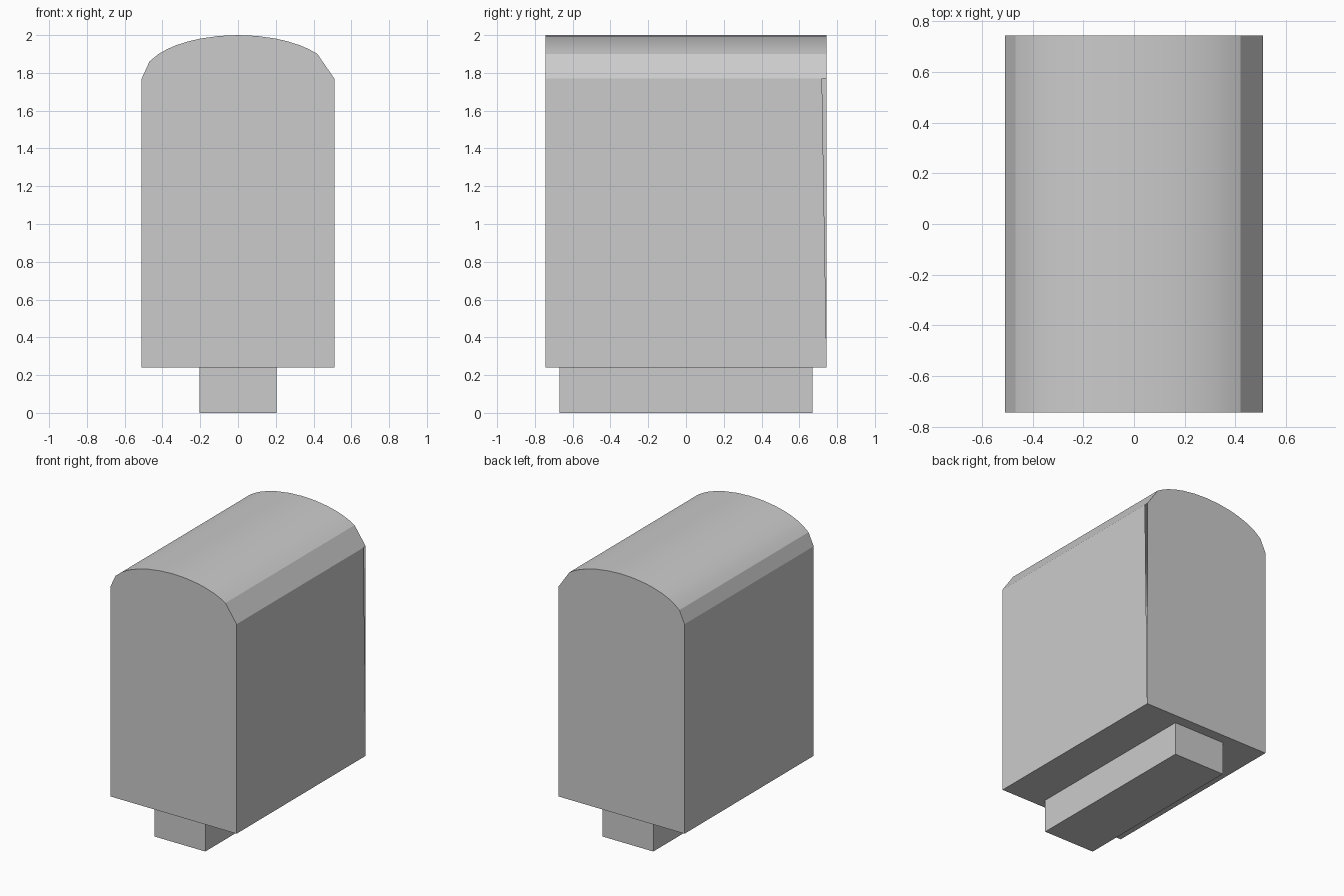
import bpy, bmesh, math

if "Cube" in bpy.data.objects:
    bpy.data.objects.remove(bpy.data.objects["Cube"])

HALF_W, HALF_L = 0.51, 0.745
BODY_Z, SPRING_Z, RISE = 0.24, 1.77, 0.23


def finish(name, bm):
    mesh = bpy.data.meshes.new(name)
    bm.to_mesh(mesh)
    bm.free()
    obj = bpy.data.objects.new(name, mesh)
    bpy.context.collection.objects.link(obj)
    return obj


def arch_z(x):
    return SPRING_Z + RISE * math.sqrt(max(0, 1 - (x / HALF_W) ** 2))


# Body: arched profile swept along y, with one extra facet on the left shoulder
xs = [HALF_W, 0.42, 0.375, 0.33, 0.27, 0.2, 0.1, 0,
      -0.1, -0.2, -0.27, -0.33, -0.375, -0.42, -0.468, -HALF_W]
profile = [(-HALF_W, BODY_Z), (HALF_W, BODY_Z)] + [(x, arch_z(x)) for x in xs]
bm = bmesh.new()
front = [bm.verts.new((x, -HALF_L, z)) for x, z in profile]
back = [bm.verts.new((x, HALF_L, z)) for x, z in profile]
bm.faces.new(front)
bm.faces.new(back[::-1])
# Right wall leans in slightly at its upper back corner, leaving a thin gap
wall_corner = bm.verts.new((HALF_W, 0.72, SPRING_Z))
for i in range(len(profile)):
    j = (i + 1) % len(profile)
    far = wall_corner if i == 1 else back[j]
    bm.faces.new((front[i], back[i], far, front[j]))
body = finish("arched_body", bm)
bpy.context.view_layer.objects.active = body
body.select_set(True)
bpy.ops.object.shade_smooth_by_angle(angle=math.radians(12))

# Narrow block under the body
bm = bmesh.new()
bmesh.ops.create_cube(bm, size=1)
bmesh.ops.scale(bm, vec=(0.41, 1.34, BODY_Z), verts=bm.verts)
bmesh.ops.translate(bm, vec=(0, 0, BODY_Z / 2), verts=bm.verts)
finish("base_block", bm)
